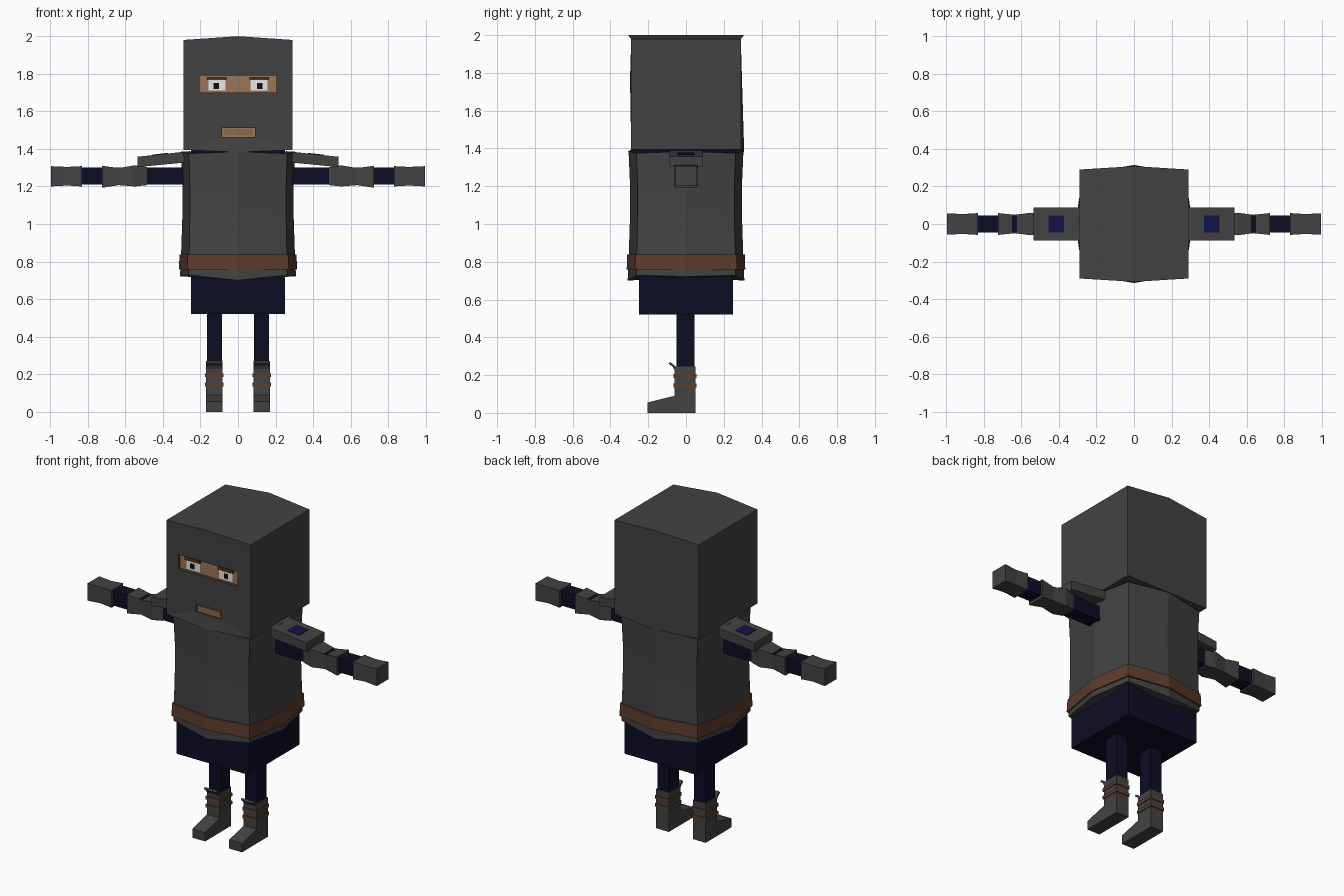
import bpy, bmesh
from mathutils import Vector

cube = bpy.data.objects.get("Cube")
if cube:
    bpy.data.objects.remove(cube, do_unlink=True)


def material(name, *rgb):
    mat = bpy.data.materials.new(name)
    mat.use_nodes = True
    mat.diffuse_color = (*rgb, 1)
    bsdf = next(n for n in mat.node_tree.nodes if n.type == 'BSDF_PRINCIPLED')
    bsdf.inputs["Base Color"].default_value = (*rgb, 1)
    bsdf.inputs["Roughness"].default_value = 0.9
    return mat


CLOTH = material("charcoal cloth", 0.055, 0.055, 0.055)
NAVY = material("navy cloth", 0.004, 0.004, 0.018)
BLUE = material("blue patch", 0.006, 0.006, 0.065)
LEATHER = material("brown leather", 0.11, 0.047, 0.024)
SKIN = material("tan skin", 0.32, 0.18, 0.09)
LIPS = material("lip brown", 0.25, 0.14, 0.075)
BROW = material("brow brown", 0.08, 0.035, 0.015)
WHITE = material("eye white", 0.8, 0.8, 0.8)
BLACK = material("pupil black", 0.004, 0.004, 0.004)


def loft(name, rings, mat):
    """Closed solid skinned through rings of equal point count."""
    bm = bmesh.new()
    loops = [[bm.verts.new(p) for p in ring] for ring in rings]
    for a, b in zip(loops, loops[1:]):
        for i in range(len(a)):
            j = (i + 1) % len(a)
            bm.faces.new((a[i], a[j], b[j], b[i]))
    bm.faces.new(loops[0])
    bm.faces.new(loops[-1])
    bmesh.ops.recalc_face_normals(bm, faces=bm.faces)
    mesh = bpy.data.meshes.new(name)
    bm.to_mesh(mesh)
    bm.free()
    mesh.materials.append(mat)
    obj = bpy.data.objects.new(name, mesh)
    bpy.context.collection.objects.link(obj)
    return obj


def box(name, x, y, z, mat):
    rings = [[(x[0], y[0], h), (x[1], y[0], h), (x[1], y[1], h), (x[0], y[1], h)] for h in z]
    return loft(name, rings, mat)


def span(centre, half):
    return centre - half, centre + half


def cut(obj, x, y, z):
    """Cut a box-shaped opening and discard the cutter."""
    cutter = box("cutter", x, y, z, CLOTH)
    cutter.hide_render = True
    mod = obj.modifiers.new("opening", 'BOOLEAN')
    mod.operation, mod.solver, mod.object = 'DIFFERENCE', 'EXACT', cutter
    bpy.context.view_layer.objects.active = obj
    bpy.ops.object.modifier_apply(modifier=mod.name)
    bpy.data.objects.remove(cutter, do_unlink=True)


# Hood: box with a shallow ridge running over front, top and back
def hood_ring(side):
    outline = [(-.29, 1.395), (0, 1.382), (.29, 1.395), (.29, 1.98), (0, 2), (-.29, 1.98)]
    return [(x, side * (.29 if x else .308), z) for x, z in outline]


hood = loft("hood", [hood_ring(-1), hood_ring(1)], CLOTH)

# Face seen through the eye slot and mouth slot
EYE_SLOT = (-.205, .205), (1.70, 1.79)
MOUTH_SLOT = (-.085, .09), (1.462, 1.512)
for name, (x, z) in (("eye_area", EYE_SLOT), ("mouth_area", MOUTH_SLOT)):
    cut(hood, x, (-.5, -.27), z)
    box(name, x, (-.278, -.268), z, SKIN)
box("mouth", (-.072, .077), (-.284, -.276), (1.474, 1.502), LIPS)

for side, s in (("left", 1), ("right", -1)):
    box(side + "_eye", span(s * .112, .046), (-.282, -.277), (1.71, 1.766), WHITE)
    box(side + "_pupil", span(s * .116, .014), (-.285, -.281), (1.72, 1.75), BLACK)
    box(side + "_eyebrow", span(s * .114, .052), (-.289, -.277), (1.766, 1.784), BROW)


# Tunic: square section with each side bulging at its middle
def bulged_ring(corner, mid, z, side_z=None, front_z=None):
    zs = z if side_z is None else side_z
    zf = z if front_z is None else front_z
    c, m = corner, mid
    return [(c, -c, z), (m, 0, zs), (c, c, z), (0, m, zf),
            (-c, c, z), (-m, 0, zs), (-c, -c, z), (0, -m, zf)]


loft("tunic", [
    bulged_ring(.262, .309, .728, .722, .70),
    bulged_ring(.26, .303, .84),
    bulged_ring(.256, .296, 1.05),
    bulged_ring(.256, .296, 1.2),
    bulged_ring(.262, .304, 1.375, 1.385, 1.385),
], CLOTH)
loft("belt", [bulged_ring(.27, .314, .758), bulged_ring(.267, .312, .838)], LEATHER)
box("torso", (-.25, .25), (-.25, .25), (.52, 1.41), NAVY)


# Limbs, built once per side
def arm_piece(name, s, stations, mat):
    """Rectangular sleeve along x; stations are (x, half depth, low z, high z)."""
    rings = [[(s * x, -d, lo), (s * x, d, lo), (s * x, d, hi), (s * x, -d, hi)]
             for x, d, lo, hi in stations]
    return loft(name, rings, mat)


def boot_ring(x):
    profile = [(.05, 0), (.05, .245), (-.062, .245), (-.062, .09), (-.205, .055), (-.205, 0)]
    return [(x, y, z) for y, z in profile]


def flap_ring(x):
    profile = [(-.045, .235), (-.06, .225), (-.072, .245), (-.092, .26), (-.084, .27), (-.06, .25)]
    return [(x, y, z) for y, z in profile]


for side, s in (("left", 1), ("right", -1)):
    arm_piece(side + "_arm", s, [(.24, .045, 1.21, 1.3), (.85, .045, 1.21, 1.3)], NAVY)
    arm_piece(side + "_bracer", s, [
        (.485, .047, 1.207, 1.303), (.55, .06, 1.2, 1.312), (.635, .049, 1.207, 1.298),
        (.725, .058, 1.193, 1.31)], CLOTH)
    arm_piece(side + "_hand", s, [
        (.832, .058, 1.2, 1.308), (.91, .053, 1.205, 1.304), (.997, .057, 1.2, 1.308)], CLOTH)

    # Shoulder pad sloping outwards, with a square patch on top
    arm_piece(side + "_shoulder_pad", s, [
        (.255, .088, 1.33, 1.388), (.535, .088, 1.303, 1.358)], CLOTH)
    slope = [(x, .045, h - .004, h + .003)
             for x, h in ((.372, 1.3755), (.455, 1.3666))]
    arm_piece(side + "_shoulder_patch", s, slope, BLUE)

    # Leg, boot, boot flap and straps
    foot = span(s * .127, .044)
    box(side + "_leg", span(s * .125, .04), (-.05, .045), (.2, .53), NAVY)
    loft(side + "_boot", [boot_ring(x) for x in foot], CLOTH)
    loft(side + "_boot_flap", [flap_ring(x) for x in foot], CLOTH)
    for n, z in enumerate((.145, .195)):
        box(f"{side}_boot_strap_{n + 1}", span(s * .127, .049), (-.067, .055), span(z, .01), LEATHER)
